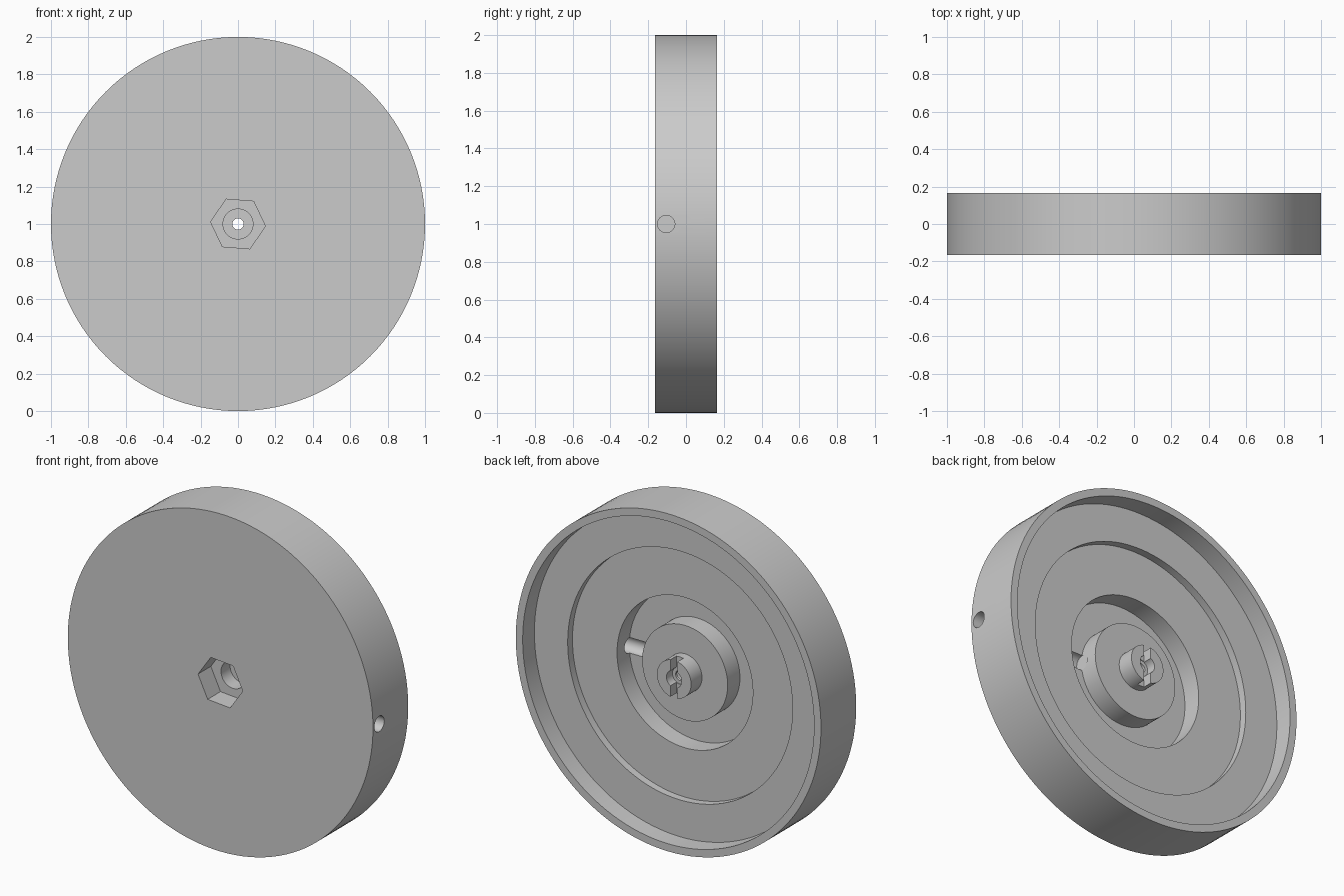
import bpy, bmesh, math
from mathutils import Matrix

old = bpy.data.objects.get("Cube")
if old:
    bpy.data.objects.remove(old, do_unlink=True)

SEGMENTS = 128
CENTRE = Matrix.Translation((0, 0, 1))

grey = bpy.data.materials.new("plain grey")
grey.use_nodes = True
colour = (0.6, 0.6, 0.6, 1)
grey.diffuse_color = colour
grey.node_tree.nodes["Principled BSDF"].inputs["Base Color"].default_value = colour


def add_object(name, bm):
    bmesh.ops.recalc_face_normals(bm, faces=bm.faces)
    mesh = bpy.data.meshes.new(name)
    bm.to_mesh(mesh)
    bm.free()
    mesh.materials.append(grey)
    obj = bpy.data.objects.new(name, mesh)
    bpy.context.collection.objects.link(obj)
    return obj


def lathe(name, profile):
    """Spin a closed (radius, y) profile around the y axis."""
    bm = bmesh.new()
    rings = []
    for i in range(SEGMENTS):
        a = math.tau * i / SEGMENTS
        rings.append([bm.verts.new((r * math.cos(a), y, 1 + r * math.sin(a)))
                      for r, y in profile])
    n = len(profile)
    for i in range(SEGMENTS):
        here, there = rings[i], rings[(i + 1) % SEGMENTS]
        for j in range(n):
            k = (j + 1) % n
            bm.faces.new((here[j], here[k], there[k], there[j]))
    return add_object(name, bm)


def prism(name, sides, radius, length, matrix):
    bm = bmesh.new()
    bmesh.ops.create_cone(bm, cap_ends=True, segments=sides, radius1=radius,
                          radius2=radius, depth=length, matrix=matrix)
    return add_object(name, bm)


def cut(target, cutter):
    mod = target.modifiers.new(cutter.name, "BOOLEAN")
    mod.operation = "DIFFERENCE"
    mod.solver = "EXACT"
    mod.object = cutter
    bpy.context.view_layer.objects.active = target
    bpy.ops.object.modifier_apply(modifier=mod.name)
    bpy.data.objects.remove(cutter, do_unlink=True)


# Stepped disc: front face, rim, back recesses, ring groove, boss, hub and bore
front, back = -0.165, 0.165
shelf, web, groove = 0.055, 0.01, -0.105
disc = lathe("stepped_wheel", [
    (0.08, front), (1.0, front), (1.0, back), (0.955, back),
    (0.955, shelf), (0.737, shelf), (0.737, web), (0.445, web),
    (0.445, groove), (0.28, groove), (0.28, web), (0.112, web),
    (0.112, 0.112), (0.05, 0.112), (0.05, 0.055), (0.03, 0.055),
    (0.03, 0.04), (0.08, 0.04)])

# Hexagonal nut pocket in the front
along_y = Matrix.Rotation(math.pi / 2, 4, "X")
turn = Matrix.Rotation(math.radians(4.5), 4, "Y")
hex_turn = Matrix.Rotation(math.radians(30), 4, "Z")
pocket = prism("hex_pocket", 6, 0.147, 0.24,
               CENTRE @ Matrix.Translation((0, front, 0)) @ turn @ along_y)
# put a corner of the hexagon on the horizontal line
corner = max(pocket.data.vertices, key=lambda v: v.co.z).co
if abs(corner.x) < 0.04:
    pocket.data.transform(CENTRE @ Matrix.Rotation(math.radians(30), 4, "Y")
                          @ CENTRE.inverted())
cut(disc, pocket)

# Radial hole in the rim that runs on as a channel in the groove floor
cut(disc, prism("radial_hole", 32, 0.046, 0.92,
                Matrix.Translation((0.735, -0.105, 1))
                @ Matrix.Rotation(math.pi / 2, 4, "Y")))

# Upright slot across the hub
bm = bmesh.new()
bmesh.ops.create_cube(bm, size=1, matrix=Matrix.Translation((0, 0.108, 1))
                      @ Matrix.Diagonal((0.046, 0.1, 0.3, 1)))
cut(disc, add_object("hub_slot", bm))

# Smooth round walls with crisp edges
bpy.ops.object.select_all(action="DESELECT")
disc.select_set(True)
bpy.context.view_layer.objects.active = disc
bpy.ops.object.shade_smooth_by_angle(angle=math.radians(30))
